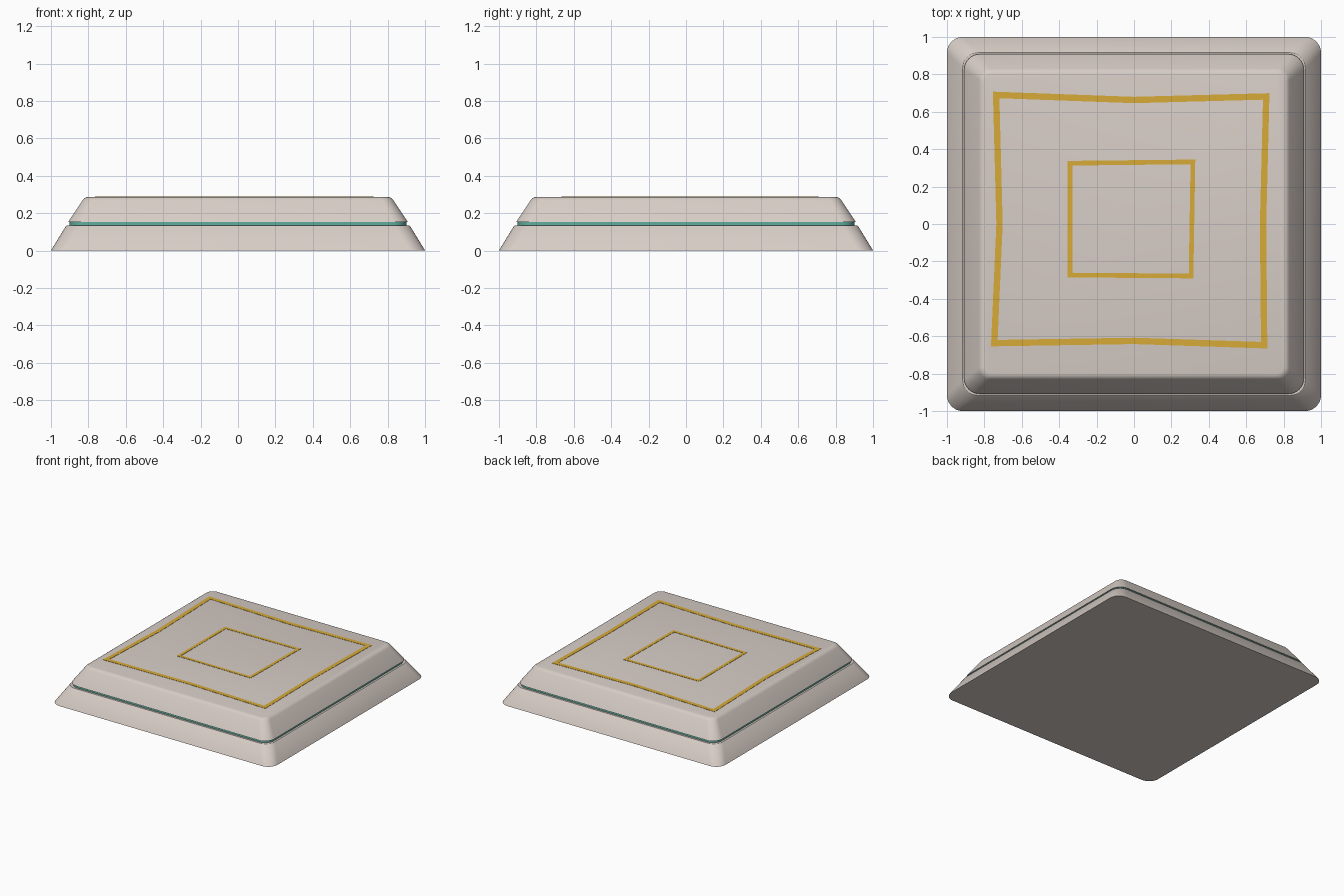
import bpy, bmesh, math
from mathutils import Vector

if "Cube" in bpy.data.objects:
    bpy.data.objects.remove(bpy.data.objects["Cube"])


def material(name, rgb):
    m = bpy.data.materials.new(name)
    m.diffuse_color = (*rgb, 1)
    m.use_nodes = True
    m.node_tree.nodes["Principled BSDF"].inputs["Base Color"].default_value = m.diffuse_color
    return m


STONE = material("warm_stone", (0.68, 0.61, 0.565))
TEAL = material("teal_glow", (0.12, 0.42, 0.34))
GOLD = material("gold_inlay", (0.68, 0.41, 0.04))


def finish(name, bm, mat, angle=None):
    bmesh.ops.recalc_face_normals(bm, faces=bm.faces)
    me = bpy.data.meshes.new(name)
    bm.to_mesh(me)
    bm.free()
    me.materials.append(mat)
    ob = bpy.data.objects.new(name, me)
    bpy.context.collection.objects.link(ob)
    if angle:
        bpy.ops.object.select_all(action='DESELECT')
        ob.select_set(True)
        bpy.context.view_layer.objects.active = ob
        bpy.ops.object.shade_smooth_by_angle(angle=math.radians(angle))
    return ob


def rounded_square(half, r, z, steps=8):
    pts = []
    for q in range(4):
        corner = math.radians(45 + 90 * q)
        cx = math.copysign(half - r, math.cos(corner))
        cy = math.copysign(half - r, math.sin(corner))
        for i in range(steps + 1):
            a = math.radians(90 * q + 90 * i / steps)
            pts.append((cx + r * math.cos(a), cy + r * math.sin(a), z))
    return pts


def tier(name, levels, mat):
    """Loft rounded squares given as (half width, corner radius, z)."""
    bm = bmesh.new()
    rings = [[bm.verts.new(p) for p in rounded_square(*lv)] for lv in levels]
    n = len(rings[0])
    for a, b in zip(rings, rings[1:]):
        for i in range(n):
            j = (i + 1) % n
            bm.faces.new((a[i], a[j], b[j], b[i]))
    bm.faces.new(rings[0])
    bm.faces.new(rings[-1])
    return finish(name, bm, mat, 30)


def inlay(name, pts, width, z, thick=0.006):
    """Closed strip with mitred corners following a centre line."""
    pts = [Vector(p) for p in pts]
    n = len(pts)
    bm = bmesh.new()
    rings = []
    for i, p in enumerate(pts):
        d0 = (p - pts[i - 1]).normalized()
        d1 = (pts[(i + 1) % n] - p).normalized()
        n0, n1 = Vector((-d0.y, d0.x)), Vector((-d1.y, d1.x))
        m = (n0 + n1).normalized()
        off = m * (width / 2 / m.dot(n0))
        a, b = p + off, p - off
        rings.append([bm.verts.new((q.x, q.y, h)) for q, h in
                      ((a, z - thick), (a, z), (b, z), (b, z - thick))])
    for i in range(n):
        r, s = rings[i], rings[(i + 1) % n]
        for k in range(4):
            l = (k + 1) % 4
            bm.faces.new((r[k], r[l], s[l], s[k]))
    return finish(name, bm, mat=GOLD)


# Lower and upper sloped tiers, with a recessed band between them
tier("lower_tier", [(1.0, 0.085, 0), (0.998, 0.085, 0.004), (0.92, 0.085, 0.131),
                    (0.916, 0.083, 0.134)], STONE)
tier("groove_band", [(0.9, 0.08, 0.13), (0.9, 0.08, 0.157)], TEAL)
# Upper tier with a softly rounded top rim
tier("upper_tier", [(0.908, 0.083, 0.152), (0.906, 0.082, 0.156), (0.831, 0.06, 0.268),
                    (0.824, 0.058, 0.277), (0.814, 0.055, 0.284),
                    (0.802, 0.05, 0.287)], STONE)

# Gold outlines on the top
inlay("outer_outline", [(-0.737, 0.69), (0, 0.663), (0.707, 0.682), (0.69, 0),
                        (0.696, -0.648), (0, -0.625), (-0.747, -0.637),
                        (-0.719, 0)], 0.034, 0.289)
inlay("inner_outline", [(-0.342, 0.325), (0.315, 0.332), (0.305, -0.278),
                        (-0.342, -0.273)], 0.025, 0.289)
